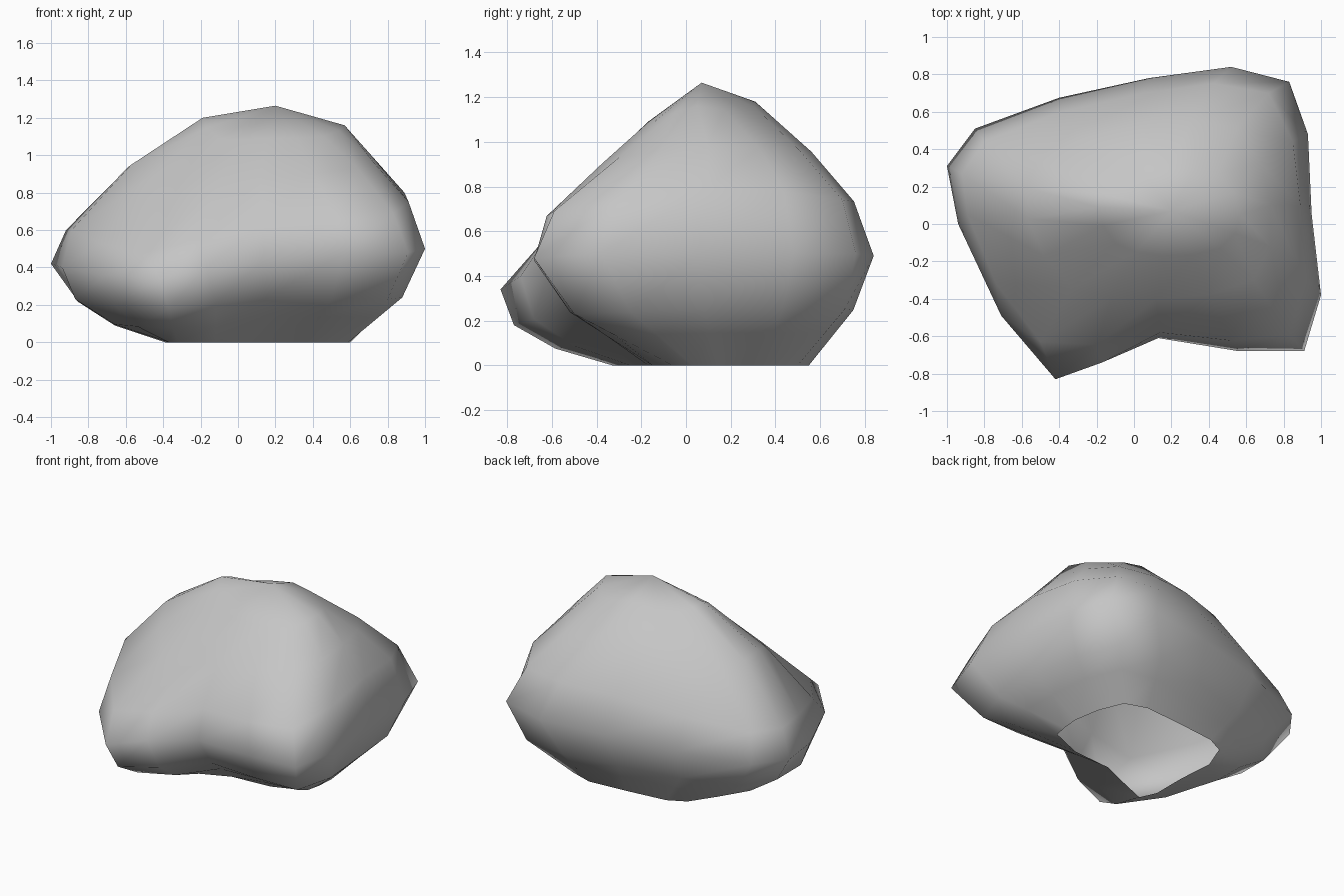
import bpy, bmesh
from mathutils import Vector

cube = bpy.data.objects.get("Cube")
if cube:
    bpy.data.objects.remove(cube, do_unlink=True)

# Widest outline of the boulder, from the back left corner clockwise
WAIST = [(-.85, .51, .42), (-.4, .675, .45), (.08, .78, .48), (.52, .84, .49),
         (.83, .76, .5), (.93, .48, .5), (.95, .05, .5), (1, -.38, .5),
         (.91, -.68, .48), (.56, -.68, .47), (.13, -.61, .43), (-.17, -.74, .4),
         (-.42, -.83, .34), (-.71, -.49, .36), (-.94, 0, .4), (-1, .31, .42)]
# Open foot outline on the ground
FOOT = [(-.32, .44), (-.2, .5), (.08, .53), (.35, .55), (.5, .5), (.57, .33),
        (.6, .15), (.59, .03), (.57, -.06), (.35, -.15), (.07, -.17), (-.12, -.25),
        (-.32, -.33), (-.37, -.22), (-.37, .02), (-.39, .26)]
# Other outlines: corners and side middles, same order as the waist
UNDERSIDE = [(-.69, .41, .2), (.04, .68, .24), (.71, .71, .25), (.86, .08, .25),
             (.8, -.5, .23), (.15, -.5, .24), (-.37, -.77, .18), (-.87, 0, .23)]
SHOULDER = [(-.8, .44, .6), (.05, .7, .72), (.72, .7, .74), (.89, .1, .8),
            (.83, -.59, .69), (.14, -.58, .64), (-.5, -.63, .48), (-.89, .05, .6)]
SLOPE = [(-.5, .34, .92), (.03, .54, .95), (.55, .51, .96), (.73, .1, .98),
         (.64, -.3, .93), (.12, -.4, .87), (-.33, -.34, .8), (-.57, .03, .95)]
CROWN = [(-.1, .22, 1.15), (.2, .31, 1.18), (.45, .27, 1.13), (.57, .05, 1.16),
         (.46, -.13, 1.1), (.15, -.17, 1.09), (-.1, -.1, 1.09), (-.19, .09, 1.2)]
PEAK = Vector((.2, .07, 1.265))
COUNT = len(WAIST)


def smooth_ring(outline):
    """Double the points of a closed outline along a smooth curve."""
    points = [Vector(p) for p in outline]
    ring = []
    for i, p in enumerate(points):
        after = points[(i + 1) % len(points)]
        beyond = points[(i + 2) % len(points)]
        ring += [p, (p + after) * .56 - (points[i - 1] + beyond) * .06]
    return ring


def belly_ring(foot, underside):
    """Ring between foot and underside, hanging low on the left and front left."""
    ring = []
    for i, (low, high) in enumerate(zip(foot, underside)):
        p = low.lerp(high, .58)
        if i == 0 or i > 10:
            p.z *= .72
        ring.append(p)
    return ring


# Stone material
stone = bpy.data.materials.new("stone_grey")
stone.use_nodes = True
colour = (.56, .56, .56, 1)
stone.diffuse_color = colour
stone.node_tree.nodes["Principled BSDF"].inputs["Base Color"].default_value = colour

# Boulder shell, lofted ring by ring and closed at the peak
foot_ring = [Vector((x, y, 0)) for x, y in FOOT]
underside_ring = smooth_ring(UNDERSIDE)
rings = [foot_ring, belly_ring(foot_ring, underside_ring), underside_ring]
rings.append([Vector(p) for p in WAIST])
rings += [smooth_ring(outline) for outline in (SHOULDER, SLOPE, CROWN)]

bm = bmesh.new()
loops = [[bm.verts.new(p) for p in ring] for ring in rings]
peak = bm.verts.new(PEAK)
for below, above in zip(loops, loops[1:]):
    for i in range(COUNT):
        j = (i + 1) % COUNT
        bm.faces.new((below[j], below[i], above[i], above[j]))
for i in range(COUNT):
    bm.faces.new((loops[-1][(i + 1) % COUNT], loops[-1][i], peak))
for face in bm.faces:
    face.smooth = True

mesh = bpy.data.meshes.new("boulder")
bm.to_mesh(mesh)
bm.free()
mesh.materials.append(stone)
boulder = bpy.data.objects.new("boulder", mesh)
bpy.context.collection.objects.link(boulder)
